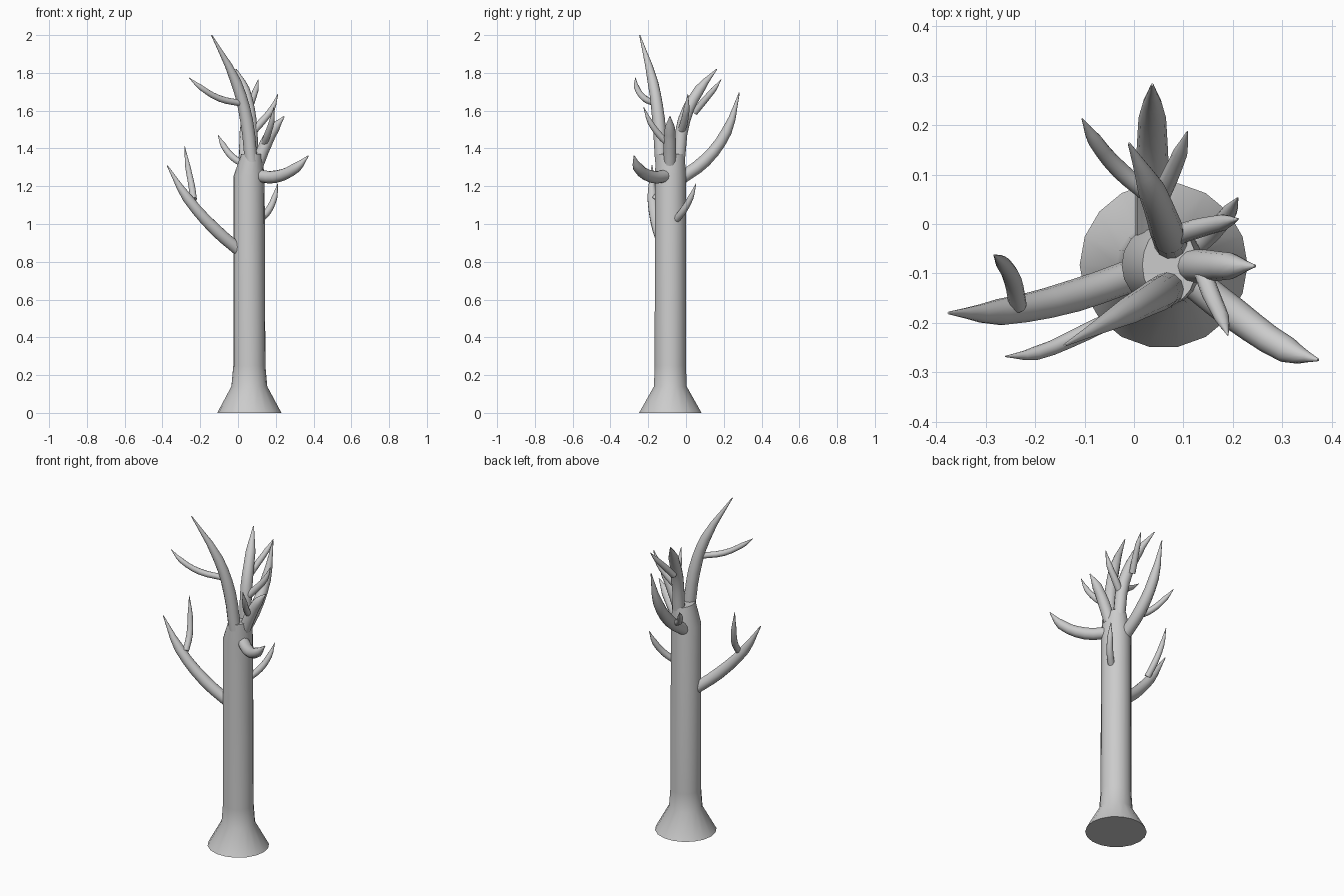
import bpy, bmesh, math

cube = bpy.data.objects.get("Cube")
if cube:
    bpy.data.objects.remove(cube, do_unlink=True)

bark = bpy.data.materials.new("grey_bark")
bark.use_nodes = True
bark.diffuse_color = (0.6, 0.6, 0.6, 1)
bark.node_tree.nodes["Principled BSDF"].inputs["Base Color"].default_value = (0.6, 0.6, 0.6, 1)


def finish(obj):
    obj.data.materials.clear()
    obj.data.materials.append(bark)
    bpy.ops.object.select_all(action='DESELECT')
    obj.select_set(True)
    bpy.context.view_layer.objects.active = obj
    if obj.type == 'CURVE':
        bpy.ops.object.convert(target='MESH')
    bpy.ops.object.shade_smooth_by_angle(angle=math.radians(40))


def trunk(sides=18):
    # each ring: height, centre x, radius across x, radius across y
    rings = [(0, .06, .17, .168), (.14, .06, .095, .088), (.25, .06, .085, .084),
             (1.25, .058, .083, .083), (1.37, .072, .055, .078)]
    bm = bmesh.new()
    loops = []
    for z, cx, rx, ry in rings:
        loops.append([bm.verts.new((cx + rx * math.cos(a), -.083 + ry * math.sin(a), z))
                      for a in (math.tau * i / sides for i in range(sides))])
    for low, high in zip(loops, loops[1:]):
        for i in range(sides):
            j = (i + 1) % sides
            bm.faces.new((low[i], low[j], high[j], high[i]))
    bm.faces.new(loops[0][::-1])
    bm.faces.new(loops[-1])
    mesh = bpy.data.meshes.new("trunk")
    bm.to_mesh(mesh)
    bm.free()
    obj = bpy.data.objects.new("trunk", mesh)
    bpy.context.collection.objects.link(obj)
    finish(obj)


def branch(name, radius, *path):
    # smooth tube that keeps its thickness, then narrows to a point
    curve = bpy.data.curves.new(name, 'CURVE')
    curve.dimensions = '3D'
    curve.bevel_depth = radius
    curve.bevel_resolution = 4
    curve.use_fill_caps = True
    curve.resolution_u = 3
    spline = curve.splines.new('BEZIER')
    spline.bezier_points.add(len(path) - 1)
    for i, (point, co) in enumerate(zip(spline.bezier_points, path)):
        point.co = co
        point.handle_left_type = point.handle_right_type = 'AUTO'
        from_tip = len(path) - 1 - i
        point.radius = (.08, .82, 1)[min(from_tip, 2)]
    obj = bpy.data.objects.new(name, curve)
    bpy.context.collection.objects.link(obj)
    finish(obj)


trunk()

# Crown branches rising from the trunk top
branch("tall_branch", .034, (.07, -.13, 1.33), (.045, -.145, 1.55), (-.01, -.175, 1.75), (-.14, -.245, 2.0))
branch("back_crown_branch", .034, (.075, -.04, 1.33), (.065, -.01, 1.55), (.035, .07, 1.71), (-.01, .163, 1.82))
branch("left_crown_branch", .033, (.105, -.085, 1.32), (.145, -.085, 1.42), (.195, -.085, 1.51), (.245, -.085, 1.57))

# Large branches leaving the trunk sides
branch("back_branch", .034, (.037, -.03, 1.24), (.037, .1, 1.335), (.037, .215, 1.49), (.037, .282, 1.695))
branch("front_left_branch", .033, (.1, -.1, 1.255), (.2, -.18, 1.25), (.31, -.255, 1.3), (.373, -.275, 1.362))
branch("right_branch", .033, (.02, -.095, .85), (-.12, -.145, .97), (-.27, -.178, 1.14), (-.375, -.18, 1.31))

# Thin twigs
branch("tall_twig", .017, (.01, -.165, 1.64), (-.1, -.22, 1.665), (-.2, -.262, 1.725), (-.26, -.268, 1.775))
branch("back_crown_twig", .018, (.05, .045, 1.59), (.07, .09, 1.645), (.094, .145, 1.71), (.108, .187, 1.765))
branch("back_twig", .018, (.03, .06, 1.315), (-.03, .11, 1.355), (-.08, .17, 1.42), (-.105, .213, 1.47))
branch("upper_left_twig", .02, (.08, -.025, 1.49), (.125, -.01, 1.54), (.18, .003, 1.61), (.211, .01, 1.687))
branch("lower_left_twig", .019, (.115, -.055, 1.02), (.16, -.015, 1.07), (.193, .025, 1.14), (.21, .053, 1.213))
branch("front_crown_twig", .018, (.14, -.1, 1.43), (.155, -.14, 1.47), (.178, -.19, 1.54), (.19, -.225, 1.62))
branch("right_twig", .018, (-.235, -.165, 1.13), (-.245, -.115, 1.2), (-.265, -.08, 1.3), (-.283, -.063, 1.413))
